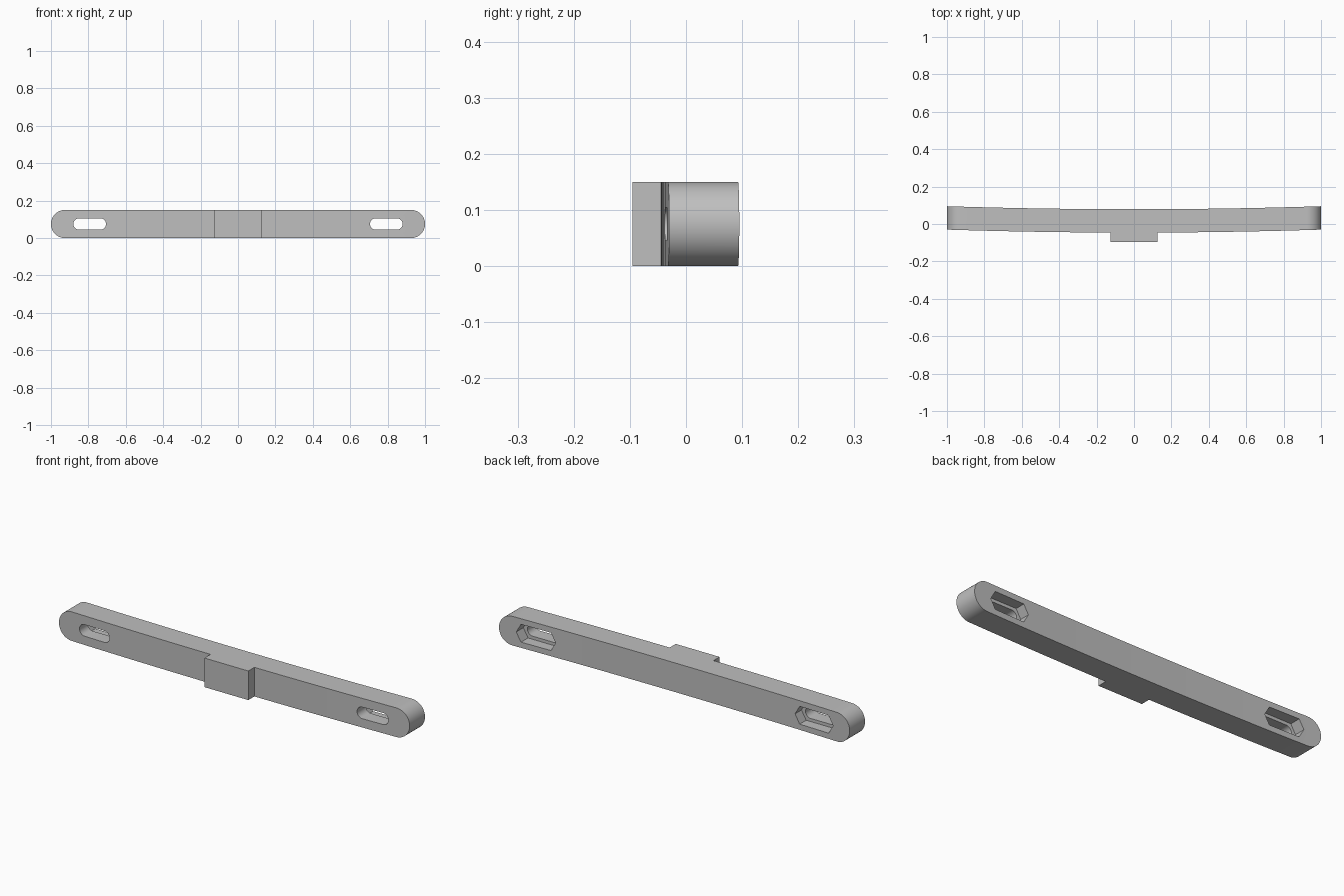
import bpy, bmesh, math

cube = bpy.data.objects.get("Cube")
if cube:
    bpy.data.objects.remove(cube, do_unlink=True)

HALF_H = 0.075      # half height, also the radius of the rounded ends
THICK = 0.125
SLOT_X = 0.793

grey = bpy.data.materials.new("light grey")
grey.use_nodes = True
colour = (0.52, 0.52, 0.52, 1)
grey.diffuse_color = colour
grey.node_tree.nodes["Principled BSDF"].inputs["Base Color"].default_value = colour


def front_y(x):
    return -0.046 + 0.016 * x * x


def finish(bm, name):
    bmesh.ops.remove_doubles(bm, verts=bm.verts, dist=1e-5)
    bmesh.ops.recalc_face_normals(bm, faces=bm.faces)
    mesh = bpy.data.meshes.new(name)
    bm.to_mesh(mesh)
    bm.free()
    mesh.materials.append(grey)
    obj = bpy.data.objects.new(name, mesh)
    bpy.context.collection.objects.link(obj)
    return obj


def make_bar():
    # stations along half the bar: gently bowed length, then the rounded end
    straight = 1 - HALF_H
    right = [(straight * i / 10, HALF_H) for i in range(10)]
    for i in range(17):
        t = math.pi / 2 * i / 16
        right.append((straight + HALF_H * math.sin(t), HALF_H * math.cos(t)))
    stations = [(-x, h) for x, h in reversed(right[1:])] + right
    bm = bmesh.new()
    rings = []
    for x, h in stations:
        f = front_y(x)
        b = f + THICK
        rings.append([bm.verts.new((x, y, HALF_H + z))
                      for y, z in ((f, -h), (b, -h), (b, h), (f, h))])
    for a, b in zip(rings, rings[1:]):
        for k in range(4):
            n = (k + 1) % 4
            bm.faces.new((a[k], a[n], b[n], b[k]))
    return finish(bm, "bowed_bar")


def make_cutter(name, cx, radius, sides, half_run, y0, y1):
    # regular polygon stretched along x, extruded along y
    bm = bmesh.new()
    verts = []
    for i in range(sides):
        a = 2 * math.pi * i / sides
        x = cx + radius * math.cos(a) + math.copysign(half_run, math.cos(a))
        verts.append(bm.verts.new((x, y0, HALF_H + radius * math.sin(a))))
    face = bm.faces.new(verts)
    out = bmesh.ops.extrude_face_region(bm, geom=[face])
    moved = [v for v in out["geom"] if isinstance(v, bmesh.types.BMVert)]
    bmesh.ops.translate(bm, verts=moved, vec=(0, y1 - y0, 0))
    obj = finish(bm, name)
    obj.hide_render = True
    return obj


bar = make_bar()
bpy.context.view_layer.objects.active = bar
bar.select_set(True)

# bolt slots through the bar, with hexagonal nut recesses at the back
for side in (-1, 1):
    cx = side * SLOT_X
    floor = front_y(cx) + THICK - 0.055
    cutters = (make_cutter("slot_cutter", cx, 0.03, 26, 0.0575, -0.2, 0.2),
               make_cutter("nut_recess_cutter", cx, 0.053, 6, 0.0575, floor, 0.2))
    for cutter in cutters:
        mod = bar.modifiers.new("cut", 'BOOLEAN')
        mod.operation = 'DIFFERENCE'
        mod.solver = 'EXACT'
        mod.object = cutter
        bpy.ops.object.modifier_apply(modifier=mod.name)
        bpy.data.objects.remove(cutter, do_unlink=True)
bpy.ops.object.shade_smooth_by_angle(angle=math.radians(30))

# rectangular pad on the front
bm = bmesh.new()
bmesh.ops.create_cube(bm, size=1)
bmesh.ops.scale(bm, verts=bm.verts, vec=(0.25, 0.05, 2 * HALF_H))
bmesh.ops.translate(bm, verts=bm.verts, vec=(0, -0.07, HALF_H))
finish(bm, "front_pad")
